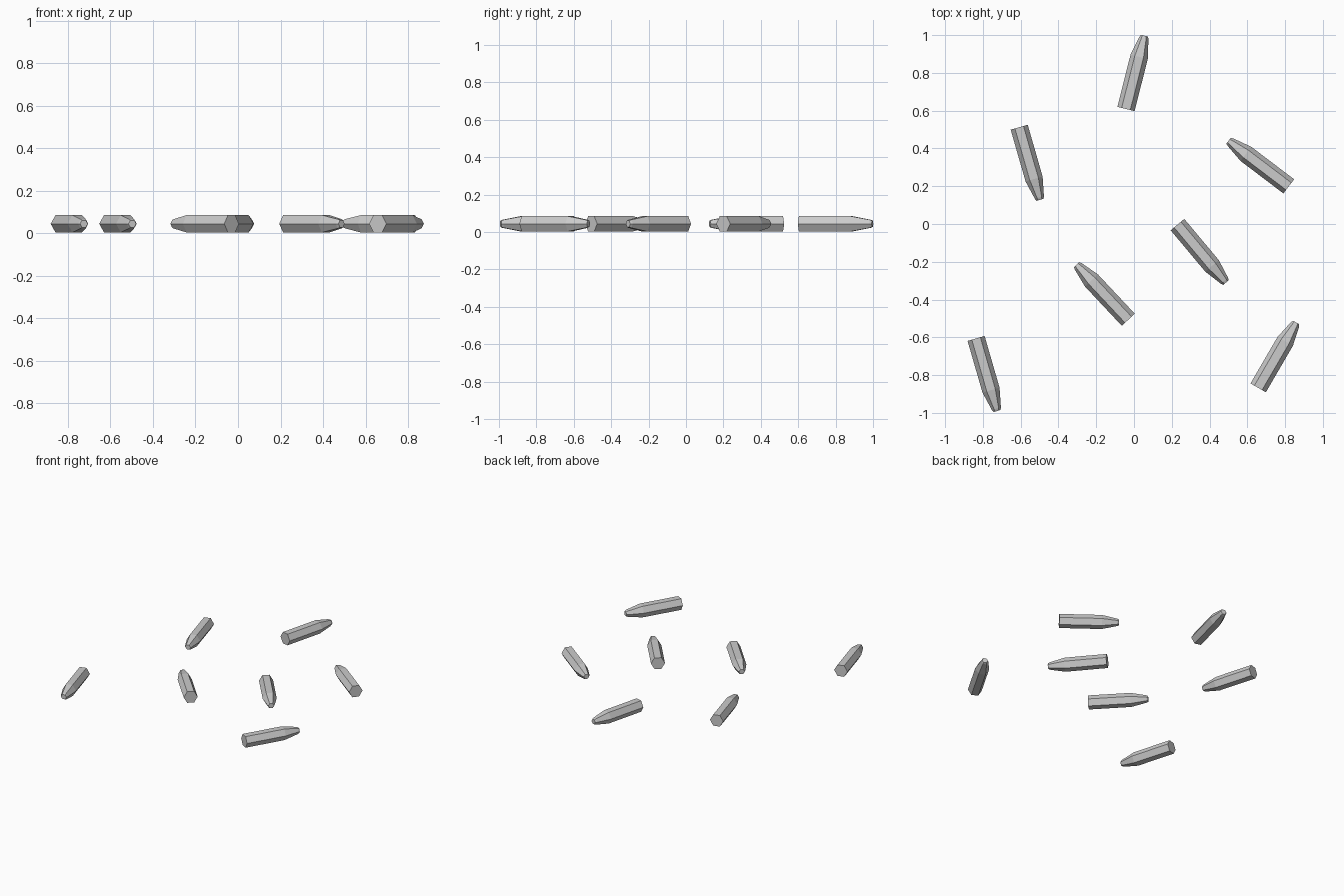
import bpy, bmesh, math

if "Cube" in bpy.data.objects:
    bpy.data.objects.remove(bpy.data.objects["Cube"])

R = 0.047
LENGTH = 0.40
# (distance along the stick, corner radius): body, taper, bevelled tip
PROFILE = [(0, R), (0.285, R), (0.387, 0.025), (LENGTH, 0.019)]
SIDES = 6

# Shared hexagonal stick lying along +x, flat side down
bm = bmesh.new()
rings = []
for x, r in PROFILE:
    rings.append([bm.verts.new((x - LENGTH / 2,
                                r * math.cos(i * math.tau / SIDES),
                                r * math.sin(i * math.tau / SIDES)))
                  for i in range(SIDES)])
for a, b in zip(rings, rings[1:]):
    for i in range(SIDES):
        j = (i + 1) % SIDES
        bm.faces.new((a[i], a[j], b[j], b[i]))
bm.faces.new(rings[0])
bm.faces.new(rings[-1])
bmesh.ops.recalc_face_normals(bm, faces=bm.faces)
mesh = bpy.data.meshes.new("hex_stick")
bm.to_mesh(mesh)
bm.free()

# Scattered sticks: blunt end and tip on the ground plane
STICKS = [
    ((-0.042, 0.611), (0.055, 0.995)),
    ((-0.608, 0.513), (-0.497, 0.127)),
    ((0.817, 0.201), (0.503, 0.439)),
    ((0.230, -0.003), (0.487, -0.310)),
    ((-0.032, -0.505), (-0.302, -0.217)),
    ((-0.836, -0.606), (-0.725, -0.990)),
    ((0.656, -0.870), (0.860, -0.519)),
]
for n, ((x0, y0), (x1, y1)) in enumerate(STICKS, 1):
    ob = bpy.data.objects.new(f"hex_stick_{n}", mesh)
    ob.location = ((x0 + x1) / 2, (y0 + y1) / 2, 0.044)
    ob.rotation_euler.z = math.atan2(y1 - y0, x1 - x0)
    bpy.context.collection.objects.link(ob)
